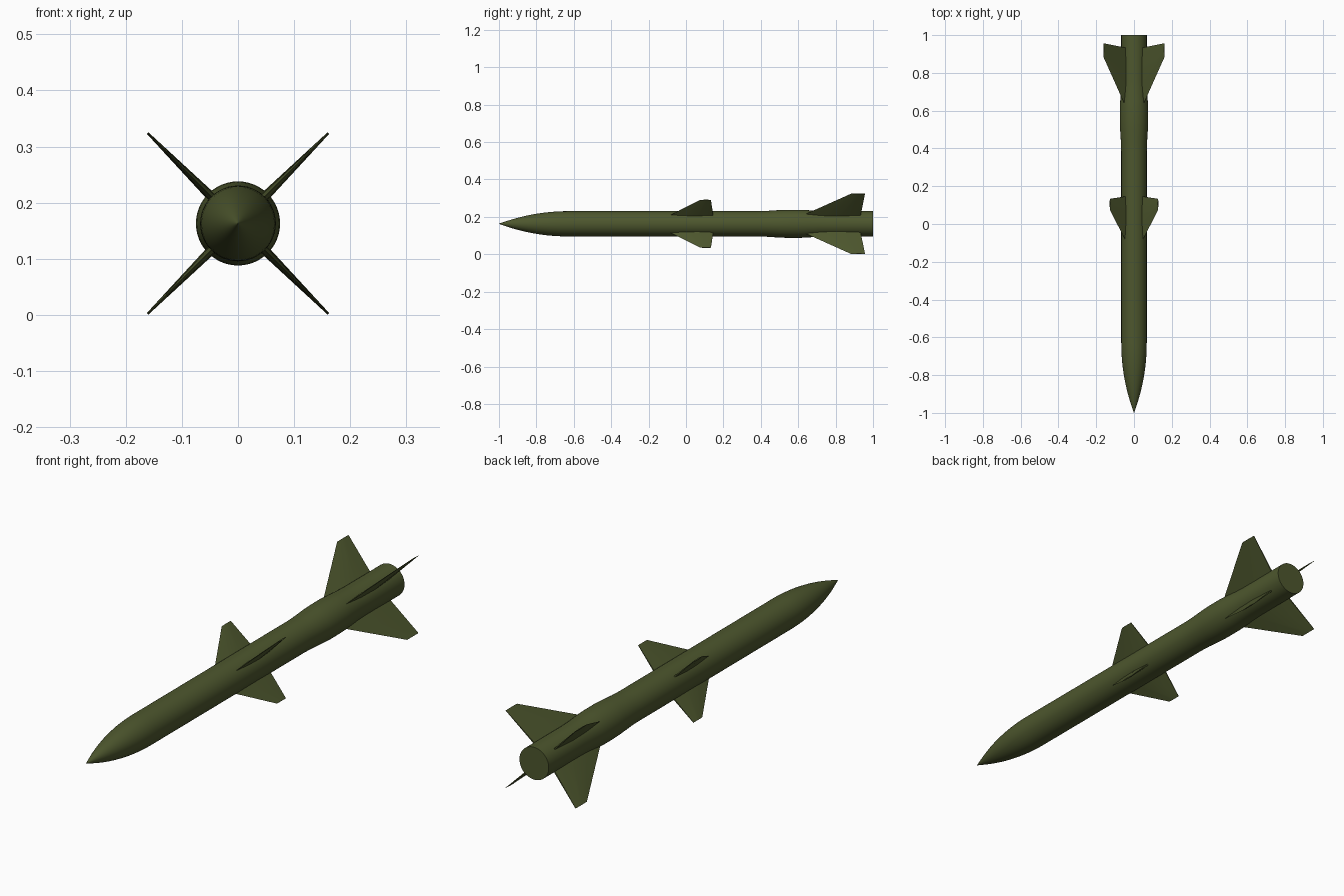
import bpy, bmesh, math

if "Cube" in bpy.data.objects:
    bpy.data.objects.remove(bpy.data.objects["Cube"])

AXIS_Z = 0.163
SIDES = 48

mat = bpy.data.materials.new("olive_paint")
mat.diffuse_color = (0.075, 0.095, 0.027, 1)
mat.use_nodes = True
mat.node_tree.nodes["Principled BSDF"].inputs["Base Color"].default_value = mat.diffuse_color


def finish(bm, name, angle):
    bmesh.ops.recalc_face_normals(bm, faces=bm.faces)
    mesh = bpy.data.meshes.new(name)
    bm.to_mesh(mesh)
    bm.free()
    obj = bpy.data.objects.new(name, mesh)
    bpy.context.collection.objects.link(obj)
    mesh.materials.append(mat)
    bpy.ops.object.select_all(action='DESELECT')
    obj.select_set(True)
    bpy.context.view_layer.objects.active = obj
    bpy.ops.object.shade_smooth_by_angle(angle=math.radians(angle))
    return obj


def body(name, profile):
    """Revolve (y, radius) points around the long axis."""
    bm = bmesh.new()
    rings = []
    for y, r in profile:
        rings.append([bm.verts.new((r * math.cos(2 * math.pi * i / SIDES), y,
                                    AXIS_Z + r * math.sin(2 * math.pi * i / SIDES)))
                      for i in range(SIDES)])
    for a, b in zip(rings, rings[1:]):
        for i in range(SIDES):
            j = (i + 1) % SIDES
            bm.faces.new((a[i], a[j], b[j], b[i]))
    bm.faces.new(rings[0])
    bm.faces.new(rings[-1])
    return finish(bm, name, 35)


def fin(name, angle, root, tip):
    """Wedge fin; root and tip are (radius, front y, back y, half thickness)."""
    ca, sa = math.cos(angle), math.sin(angle)
    bm = bmesh.new()
    loops = []
    for r, y0, y1, t in (root, tip):
        # sharp leading edge, thick middle, thin blunt trailing edge
        section = [(0, 0), (0.35, 0.8), (0.65, 1), (1, 0.35),
                   (1, -0.35), (0.65, -1), (0.35, -0.8)]
        loops.append([bm.verts.new((r * ca - k * t * sa, y0 + f * (y1 - y0),
                                    AXIS_Z + r * sa + k * t * ca))
                      for f, k in section])
    a, b = loops
    n = len(a)
    for i in range(n):
        j = (i + 1) % n
        bm.faces.new((a[i], a[j], b[j], b[i]))
    bm.faces.new(a)
    bm.faces.new(b)
    return finish(bm, name, 15)


# Fuselage: ogive nose, straight tube, gentle bulge, flat tail
R, NOSE = 0.0675, 0.37
rho = (R * R + NOSE * NOSE) / (2 * R)
profile = []
for i in range(15):
    y = NOSE * i / 14
    r = math.sqrt(rho * rho - (NOSE - y) ** 2) + R - rho
    profile.append((y - 1, max(r, 0.0008)))
profile += [(0.38, R), (0.43, 0.069), (0.5, 0.0735), (0.54, 0.075),
            (0.61, 0.075), (0.65, 0.073), (0.71, 0.069), (0.76, R), (1.0, R)]
body("fuselage", profile)

# Four mid wings and four tail fins in an X layout
for i in range(4):
    ang = math.pi / 4 + i * math.pi / 2
    fin(f"mid_wing_{i + 1}", ang, (0.055, -0.10, 0.147, 0.008), (0.18, 0.075, 0.133, 0.0025))
    fin(f"tail_fin_{i + 1}", ang, (0.055, 0.61, 0.932, 0.009), (0.228, 0.883, 0.957, 0.002))
